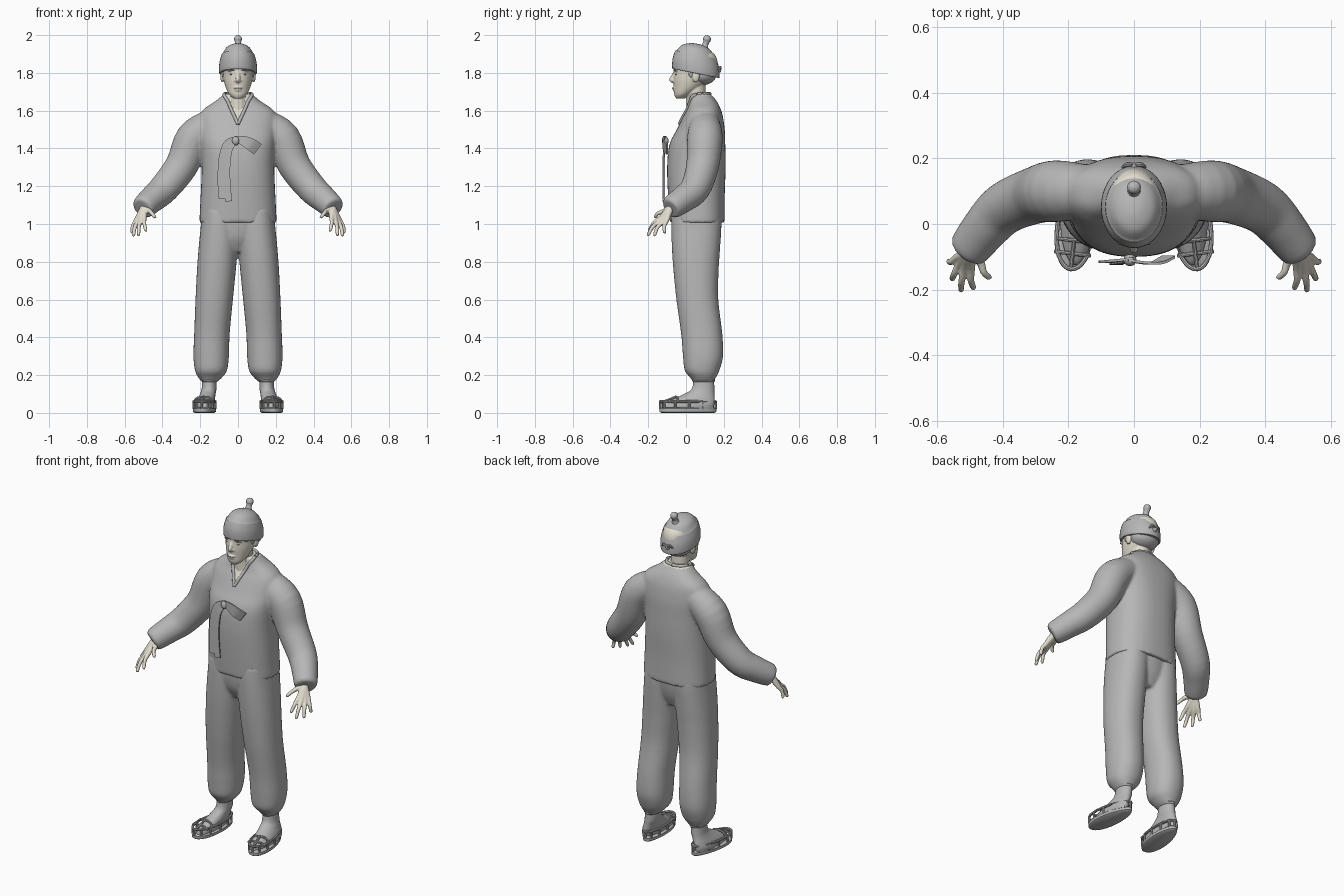
import bpy, bmesh, math
from mathutils import Vector

cube = bpy.data.objects.get("Cube")
if cube:
    bpy.data.objects.remove(cube, do_unlink=True)


def material(name, rgb):
    m = bpy.data.materials.new(name)
    m.use_nodes = True
    color = (*rgb, 1)
    m.diffuse_color = color
    bsdf = next(n for n in m.node_tree.nodes if n.type == 'BSDF_PRINCIPLED')
    bsdf.inputs["Base Color"].default_value = color
    bsdf.inputs["Roughness"].default_value = 0.8
    return m


CLOTH = material("grey cloth", (0.47, 0.47, 0.47))
SKIN = material("pale skin", (0.76, 0.72, 0.62))
DARK = material("dark brow", (0.16, 0.15, 0.14))


def spline(rows, steps=4):
    """Catmull-Rom through rows of any width."""
    rows = [Vector(r) for r in rows]
    out = []
    for i in range(len(rows) - 1):
        b, c = rows[i], rows[i + 1]
        a = rows[max(i - 1, 0)]
        d = rows[min(i + 2, len(rows) - 1)]
        for s in range(steps):
            t = s / steps
            out.append(b + (c - a) * (t / 2) + (a * 2 - b * 5 + c * 4 - d) * (t * t / 2)
                       + (b * 3 - a - c * 3 + d) * (t ** 3 / 2))
    return out + [rows[-1]]


def skin_rings(bm, rings, caps=True):
    rings = [[bm.verts.new(p) for p in r] for r in rings]
    n = len(rings[0])
    for r, q in zip(rings, rings[1:]):
        for i in range(n):
            bm.faces.new((r[i], r[(i + 1) % n], q[(i + 1) % n], q[i]))
    if caps:
        bm.faces.new(rings[0])
        bm.faces.new(rings[-1])


def loft(bm, rows, side=1, power=2, n=40, tilt=0, steps=4):
    """Stack of rounded sections: centre x, centre y, half width, half depth, height."""
    def co(v, k):
        return math.copysign(abs(v) ** (2 / power), v) * k
    rings = []
    for cx, cy, rx, ry, z in spline(rows, steps):
        ring = []
        for i in range(n):
            a = math.tau * i / n
            y = co(math.sin(a), ry)
            ring.append((side * (cx + co(math.cos(a), rx)), cy + y, z - tilt * y))
        rings.append(ring)
    skin_rings(bm, rings)


def tube(bm, rows, side=1, n=16, steps=4, closed=False):
    """Round tube: x, y, z, radius."""
    pts = spline(rows, steps)
    rings = []
    for i, p in enumerate(pts):
        t = (pts[min(i + 1, len(pts) - 1)] - pts[max(i - 1, 0)]).to_3d()
        if closed and i in (0, len(pts) - 1):
            t = (pts[1] - pts[-2]).to_3d()
        t.normalize()
        u = t.orthogonal() if abs(t.y) > 0.95 else t.cross(Vector((0, 1, 0)))
        u.normalize()
        w = t.cross(u)
        ring = []
        for k in range(n):
            a = math.tau * k / n
            q = p.to_3d() + (u * math.cos(a) + w * math.sin(a)) * p[3]
            ring.append((q.x * side, q.y, q.z))
        rings.append(ring)
    skin_rings(bm, rings, not closed)


def ball(bm, center, radii):
    made = bmesh.ops.create_uvsphere(bm, u_segments=24, v_segments=14, radius=1)["verts"]
    for v in made:
        v.co = Vector(c + r * k for c, r, k in zip(center, radii, v.co))


def finish(name, bm, mats, voxel=0, relax=0, angle=40):
    bmesh.ops.recalc_face_normals(bm, faces=bm.faces)
    me = bpy.data.meshes.new(name)
    bm.to_mesh(me)
    bm.free()
    ob = bpy.data.objects.new(name, me)
    bpy.context.scene.collection.objects.link(ob)
    for m in mats:
        me.materials.append(m)
    bpy.ops.object.select_all(action='DESELECT')
    ob.select_set(True)
    bpy.context.view_layer.objects.active = ob
    if voxel:
        r = ob.modifiers.new("Blend", 'REMESH')
        r.mode = 'VOXEL'
        r.voxel_size = voxel
        s = ob.modifiers.new("Relax", 'SMOOTH')
        s.iterations = relax
        for m in ("Blend", "Relax"):
            bpy.ops.object.modifier_apply(modifier=m)
    bpy.ops.object.shade_smooth_by_angle(angle=math.radians(angle))
    return ob


SIDES = ((1, "left"), (-1, "right"))

# Jacket: torso and both sleeves blended into one surface
bm = bmesh.new()
loft(bm, [(0, .06, .205, .145, 1.008), (0, .055, .198, .15, 1.15), (0, .055, .192, .155, 1.3),
          (0, .06, .197, .148, 1.42), (0, .078, .205, .127, 1.5), (0, .09, .203, .105, 1.57),
          (0, .095, .18, .088, 1.61), (0, .09, .12, .073, 1.65), (0, .072, .073, .057, 1.69)], power=2.4)
for side, _ in SIDES:
    tube(bm, [(.14, .1, 1.53, .08), (.235, .1, 1.455, .094), (.298, .088, 1.31, .087),
              (.39, .05, 1.19, .08), (.45, -.01, 1.135, .072), (.503, -.078, 1.088, .062),
              (.5, -.074, 1.092, .045), (.47, -.035, 1.12, .04)], side, 28)
jacket = finish("jacket", bm, [CLOTH, SKIN], .008, 8, 60)
for f in jacket.data.polygons:
    x, y, z = f.center
    if z > 1.68 or (y < .06 and abs(x) < (z - 1.53) * .42):
        f.material_index = 1

# Collar band following the neckline
bm = bmesh.new()
path = spline([(0, -.04, 1.53), (.028, -.015, 1.595), (.055, .015, 1.65), (.074, .06, 1.69),
               (.05, .112, 1.697), (0, .128, 1.695)])
path = [jacket.closest_point_on_mesh(p)[1] for p in path]
for side, _ in SIDES:
    tube(bm, [(*p, .009) for p in path], side, 10, 2)
finish("collar", bm, [CLOTH])

# Trousers: hips and two legs gathered at the ankle
bm = bmesh.new()
loft(bm, [(0, .06, .1, .08, .85), (0, .055, .16, .115, .92), (0, .055, .18, .13, 1), (0, .055, .18, .13, 1.08)])
for side, _ in SIDES:
    loft(bm, [(.15, .092, .042, .055, .165), (.147, .09, .065, .07, .19), (.143, .085, .085, .092, .225),
              (.142, .09, .094, .106, .3), (.138, .083, .094, .109, .42), (.126, .06, .099, .111, .6),
              (.114, .053, .103, .12, .76), (.105, .053, .103, .128, .88), (.098, .055, .098, .133, 1),
              (.095, .055, .095, .13, 1.08)], side, 2.2)
finish("trousers", bm, [CLOTH], .008, 6, 60)

# Ribbon tie on the chest
def strip(bm, rows):
    """Flat band: x, y, z, half width."""
    pts = spline(rows)
    rings = []
    for i, p in enumerate(pts):
        t = pts[min(i + 1, len(pts) - 1)] - pts[max(i - 1, 0)]
        w = Vector((-t.z, 0, t.x)).normalized() * p[3]
        d = Vector((0, .004, 0))
        c = p.to_3d()
        rings.append([c + w - d, c - w - d, c - w + d, c + w + d])
    skin_rings(bm, rings)


bm = bmesh.new()
strip(bm, [(.0, -.105, 1.45, .014), (-.055, -.112, 1.43, .017), (-.082, -.115, 1.36, .018), (-.09, -.115, 1.25, .018),
           (-.085, -.115, 1.135, .019)])
strip(bm, [(-.01, -.11, 1.44, .012), (-.045, -.118, 1.39, .015), (-.058, -.12, 1.27, .016),
           (-.05, -.12, 1.12, .018)])
strip(bm, [(-.02, -.11, 1.452, .015), (.03, -.118, 1.44, .026), (.07, -.118, 1.42, .033), (.105, -.1, 1.395, .034)])
ball(bm, (-.012, -.11, 1.44), (.02, .018, .024))
finish("ribbon_tie", bm, [CLOTH])

# Head with neck, nose, lips, brow ridges and ears
bm = bmesh.new()
loft(bm, [(0, -.03, .022, .022, 1.664), (0, -.018, .046, .044, 1.685), (0, .008, .064, .072, 1.72),
          (0, .028, .076, .095, 1.76), (0, .045, .082, .111, 1.8), (0, .052, .086, .116, 1.85),
          (0, .052, .074, .098, 1.9), (0, .052, .03, .045, 1.93)])
tube(bm, [(0, .06, 1.58, .058), (0, .055, 1.66, .052), (0, .05, 1.75, .052)])
tube(bm, [(0, -.052, 1.815, .009), (0, -.066, 1.785, .011), (0, -.077, 1.764, .012), (0, -.068, 1.756, .01)])
ball(bm, (0, -.062, 1.72), (.024, .014, .005))
ball(bm, (0, -.058, 1.708), (.02, .013, .006))
for side, _ in SIDES:
    ball(bm, (side * .012, -.062, 1.759), (.009, .01, .007))
    ball(bm, (side * .032, -.048, 1.812), (.024, .014, .006))
    ball(bm, (side * .083, .052, 1.782), (.011, .02, .032))
finish("head", bm, [SKIN], .004, 3, 80)

# Eyes and eyebrows
bm = bmesh.new()
for side, _ in SIDES:
    ball(bm, (side * .031, -.051, 1.792), (.013, .007, .003))
    ball(bm, (side * .032, -.059, 1.815), (.018, .006, .0025))
finish("eyes_and_brows", bm, [DARK])

# Hair below the headscarf
bm = bmesh.new()
ball(bm, (0, .085, 1.79), (.085, .075, .055))
for side, _ in SIDES:
    ball(bm, (side * .078, .03, 1.805), (.009, .018, .03))
finish("hair", bm, [CLOTH])

# Headscarf cap with seam, topknot and rear knot
bm = bmesh.new()
loft(bm, [(0, .052, .094, .12, 1.797), (0, .052, .1, .125, 1.803), (0, .052, .099, .123, 1.85),
          (0, .052, .088, .109, 1.895), (0, .053, .084, .104, 1.897), (0, .056, .062, .077, 1.932),
          (0, .06, .03, .038, 1.95), (0, .06, .004, .005, 1.954)], tilt=.2)
tube(bm, [(0, .095, 1.925, .025), (0, .102, 1.95, .016), (0, .108, 1.965, .017), (0, .111, 1.978, .021),
          (0, .112, 1.992, .016), (0, .113, 1.999, .004)])
ball(bm, (0, .175, 1.815), (.014, .012, .014))
for side, _ in SIDES:
    tube(bm, [(0, .178, 1.815, .006), (side * .02, .182, 1.83, .007), (side * .035, .172, 1.815, .004)], side=1, n=8)
finish("headscarf", bm, [CLOTH])

# Hands: fingers run from wrist through knuckle to tip
FINGERS = [((.496, -.132, 1.035), (.488, -.198, .962)), ((.514, -.133, 1.022), (.527, -.205, .938)),
           ((.529, -.12, 1.016), (.555, -.17, .937)), ((.538, -.102, 1.02), (.565, -.115, .952)),
           ((.468, -.115, 1.068), (.438, -.167, 1.035))]
for side, label in SIDES:
    bm = bmesh.new()
    for knuckle, tip in FINGERS:
        k, t = Vector(knuckle), Vector(tip)
        mid = k.lerp(t, .5) + Vector((.004, -.006, .006))
        tube(bm, [(.47, -.035, 1.118, .024), (.497, -.08, 1.085, .021), (*k, .0135), (*mid, .0105),
                  (*k.lerp(t, .92), .009), (*t, .005)], side, 12)
    finish(label + "_hand", bm, [SKIN], .004, 3, 80)

# Feet: sock, woven sole, rim cord and lacing
TOE_OUT = .12


def foot_point(u, y, z, r):
    """Place a point of the straight shoe on the turned-out foot."""
    y -= .01
    return (.175 + u * math.cos(TOE_OUT) - y * math.sin(TOE_OUT), .01 + y + u * math.sin(TOE_OUT), z, r)


def shoe_edge(a, grow=0):
    """Outline that is broader at the toe."""
    y = math.sin(a)
    return math.cos(a) * (.055 - .009 * y + grow), .01 + (.147 + grow) * y


for side, label in SIDES:
    bm = bmesh.new()
    loft(bm, [(.175, .01, .046, .135, .02), (.175, .015, .049, .135, .045), (.168, .04, .046, .112, .072),
              (.16, .07, .041, .08, .1), (.153, .091, .039, .059, .13), (.15, .094, .037, .054, .2)], side)
    finish(label + "_sock", bm, [CLOTH])

    bm = bmesh.new()
    turns = [math.tau * i / 36 for i in range(36)]
    rings = []
    for z, grow in ((0, -.006), (.006, .003), (.022, .004), (.028, -.004)):
        ring = [foot_point(*shoe_edge(a, grow), z, 0)[:3] for a in turns]
        rings.append([(side * x, y, h) for x, y, h in ring])
    skin_rings(bm, rings)
    rim = [foot_point(*shoe_edge(a), .06, .007) for a in turns + turns[:1]]
    tube(bm, rim, side, 8, 1, True)
    for a in turns[::3]:
        tube(bm, [foot_point(*shoe_edge(a), z, .006) for z in (.02, .058)], side, 8, 1)
    for y, z in ((-.09, .07), (-.05, .085)):
        tube(bm, [foot_point(-.054, y, .055, .006), foot_point(-.03, y, z - .004, .006),
                  foot_point(.03, y, z - .004, .006), foot_point(.054, y, .055, .006)], side, 8)
    tube(bm, [foot_point(0, -.134, .055, .007), foot_point(0, -.09, .07, .007),
              foot_point(0, -.05, .088, .006)], side, 8)
    finish(label + "_straw_sandal", bm, [CLOTH])

    bm = bmesh.new()
    loft(bm, [(.15, .093, .038, .055, .163), (.15, .093, .046, .062, .172), (.15, .093, .038, .055, .182)], side)
    finish(label + "_ankle_tie", bm, [CLOTH])
